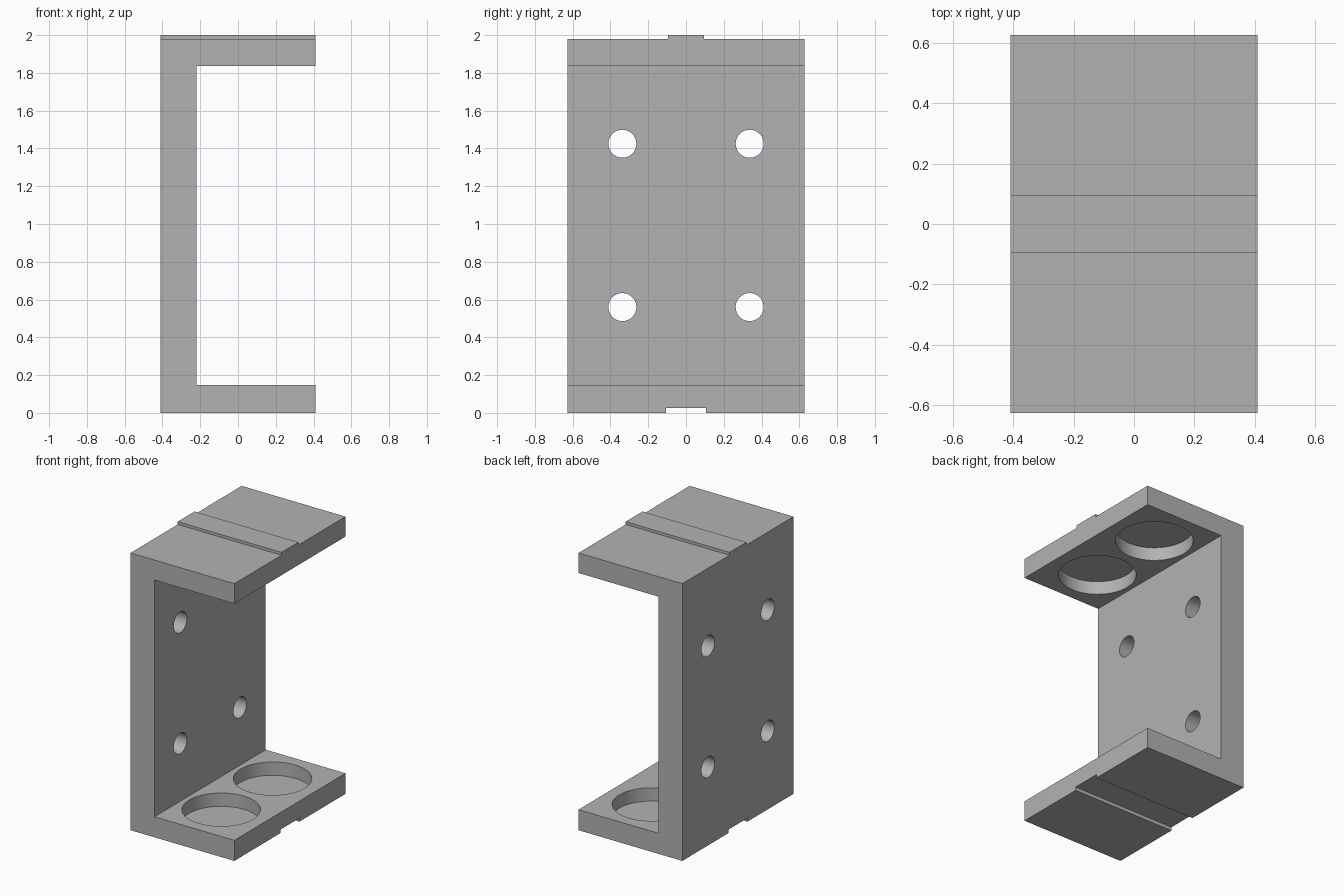
import bpy
import bmesh
import math
from mathutils import Matrix, Vector

cube = bpy.data.objects.get("Cube")
if cube:
    bpy.data.objects.remove(cube, do_unlink=True)

grey = bpy.data.materials.new("plain grey")
grey.use_nodes = True
grey.diffuse_color = (0.45, 0.45, 0.45, 1)
grey.node_tree.nodes["Principled BSDF"].inputs["Base Color"].default_value = (0.45, 0.45, 0.45, 1)

HALF_X, HALF_Y = 0.41, 0.627
TOP = 1.98           # upper face without the ridge
FLANGE = 0.147       # thickness of both flanges
WALL_IN = -0.22      # inner face of the upright wall


def add_object(name, bm):
    bmesh.ops.recalc_face_normals(bm, faces=bm.faces)
    mesh = bpy.data.meshes.new(name)
    bm.to_mesh(mesh)
    bm.free()
    mesh.materials.append(grey)
    obj = bpy.data.objects.new(name, mesh)
    bpy.context.collection.objects.link(obj)
    return obj


def box(name, low, high):
    low, high = Vector(low), Vector(high)
    bm = bmesh.new()
    size = Matrix.Diagonal((*(high - low), 1))
    bmesh.ops.create_cube(bm, size=1, matrix=Matrix.Translation((low + high) / 2) @ size)
    return add_object(name, bm)


def cylinder(name, centre, radius, depth, axis="Z"):
    bm = bmesh.new()
    turn = Matrix.Rotation(math.pi / 2, 4, "Y") if axis == "X" else Matrix.Identity(4)
    bmesh.ops.create_cone(bm, cap_ends=True, segments=64, radius1=radius, radius2=radius,
                          depth=depth, matrix=Matrix.Translation(centre) @ turn)
    return add_object(name, bm)


def combine(target, tool, operation):
    tool.hide_render = True
    mod = target.modifiers.new(tool.name, "BOOLEAN")
    mod.operation = operation
    mod.solver = "EXACT"
    mod.object = tool
    bpy.context.view_layer.objects.active = target
    bpy.ops.object.modifier_apply(modifier=mod.name)
    bpy.data.objects.remove(tool, do_unlink=True)


# C-shaped body: profile in XZ extruded along Y
roof = TOP - 0.143
profile = [(-HALF_X, 0), (HALF_X, 0), (HALF_X, FLANGE), (WALL_IN, FLANGE),
           (WALL_IN, roof), (HALF_X, roof), (HALF_X, TOP), (-HALF_X, TOP)]
bm = bmesh.new()
face = bm.faces.new([bm.verts.new((x, -HALF_Y, z)) for x, z in profile])
new = bmesh.ops.extrude_face_region(bm, geom=[face])["geom"]
bmesh.ops.translate(bm, vec=(0, 2 * HALF_Y, 0),
                    verts=[v for v in new if isinstance(v, bmesh.types.BMVert)])
bracket = add_object("bracket", bm)

# Locating ridge on top and matching groove underneath
combine(bracket, box("ridge", (-HALF_X, -0.095, TOP - 0.02), (HALF_X, 0.095, 2)), "UNION")
combine(bracket, box("groove", (-1, -0.107, -0.1), (1, 0.107, 0.025)), "DIFFERENCE")

for side in (-1, 1):
    # Screw holes through the wall
    for z in (0.56, 1.425):
        combine(bracket, cylinder("screw_hole", (-0.3, side * 0.337, z), 0.074, 0.5, "X"), "DIFFERENCE")
    # Round blind pockets on the inner faces of both flanges
    for z in (FLANGE, roof):
        combine(bracket, cylinder("pocket", (0.07, side * 0.29, z), 0.254, 0.19), "DIFFERENCE")

# Smooth the round walls, keep the flat edges sharp
bpy.ops.object.select_all(action="DESELECT")
bracket.select_set(True)
bpy.context.view_layer.objects.active = bracket
bpy.ops.object.shade_smooth_by_angle(angle=math.radians(30))
